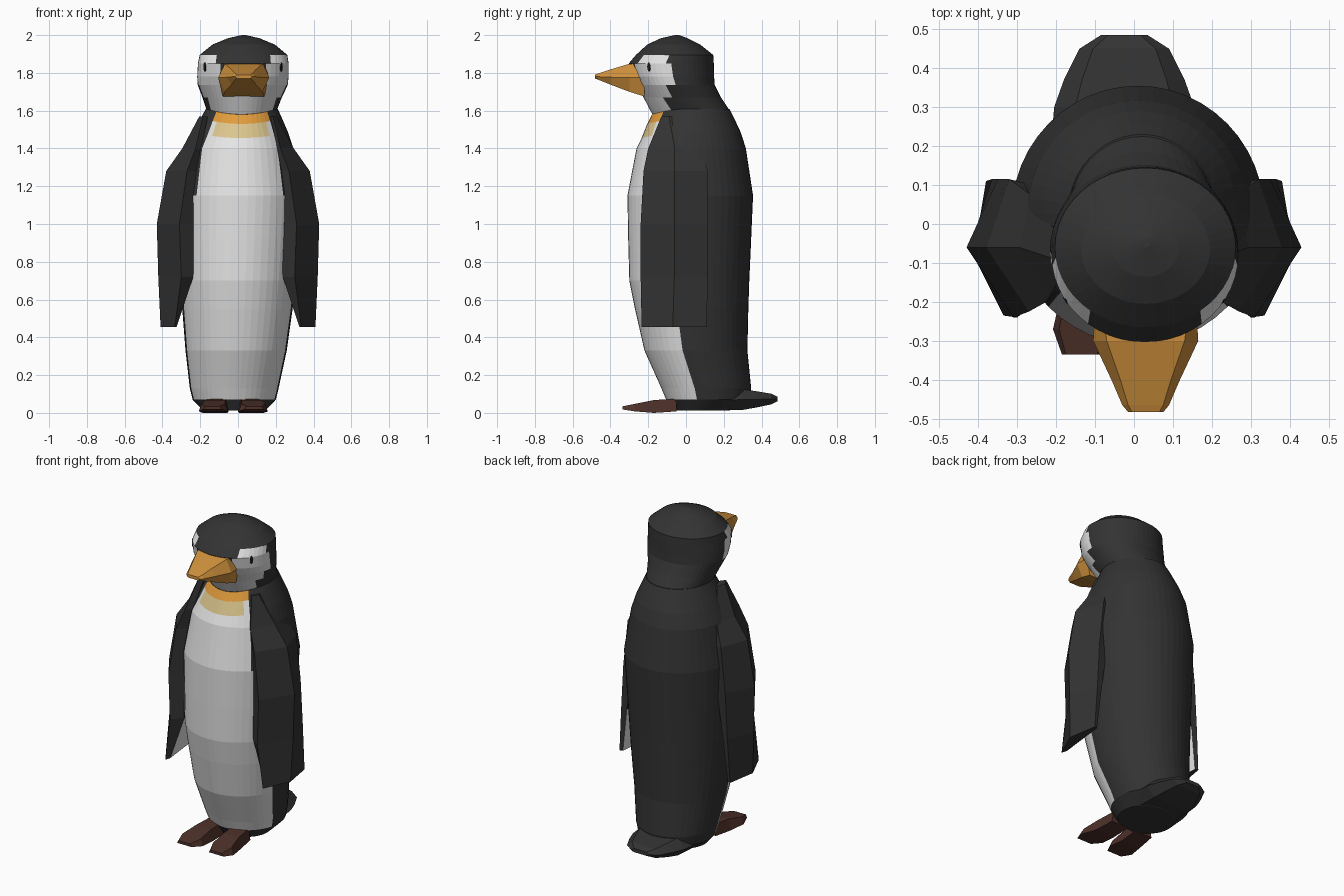
import bpy, bmesh, math
from mathutils import Vector

if "Cube" in bpy.data.objects:
    bpy.data.objects.remove(bpy.data.objects["Cube"])


def material(name, rgb):
    m = bpy.data.materials.new(name)
    m.diffuse_color = (*rgb, 1)
    m.use_nodes = True
    m.node_tree.nodes["Principled BSDF"].inputs["Base Color"].default_value = m.diffuse_color
    return m


BLACK = material("charcoal", (0.033, 0.033, 0.033))
WHITE = material("white", (0.78, 0.78, 0.78))
BEAK = material("beak_orange", (0.62, 0.28, 0.045))
COLLAR = material("collar_orange", (0.75, 0.33, 0.045))
YELLOW = material("pale_yellow", (0.72, 0.57, 0.27))
BROWN = material("dark_brown", (0.075, 0.03, 0.022))
EYE = material("eye_black", (0.008, 0.008, 0.008))


def loft(name, rings, mats, rule=None):
    """Skin closed rings of points, cap both ends; rule(i, j) picks the material."""
    bm = bmesh.new()
    vs = [[bm.verts.new(p) for p in r] for r in rings]
    n = len(rings[0])
    for i in range(len(vs) - 1):
        for j in range(n):
            k = (j + 1) % n
            f = bm.faces.new((vs[i][j], vs[i][k], vs[i + 1][k], vs[i + 1][j]))
            f.material_index = rule(i, j) if rule else 0
    bm.faces.new(vs[0])
    bm.faces.new(vs[-1])
    bmesh.ops.recalc_face_normals(bm, faces=bm.faces)
    me = bpy.data.meshes.new(name)
    bm.to_mesh(me)
    bm.free()
    for m in mats:
        me.materials.append(m)
    ob = bpy.data.objects.new(name, me)
    bpy.context.collection.objects.link(ob)
    return ob


N = 48


def oval(z, cx, rx, front, back, dip=0.0):
    """Oval ring; dip lowers its front edge."""
    cy, ry = (front + back) / 2, (back - front) / 2
    pts = []
    for j in range(N):
        a = 2 * math.pi * j / N
        s = math.sin(a)
        pts.append((cx + rx * math.cos(a), cy + ry * s, z - dip * max(0, -s) ** 2))
    return pts


def seg_dir(j):
    a = 2 * math.pi * (j + 0.5) / N
    return math.cos(a), math.sin(a)


# Body: white belly, yellow bib and orange collar on a dark coat
body_levels = [
    (.012, -.02, .165, -.07, .23), (.07, -.02, .22, -.105, .335),
    (.13, -.02, .235, -.13, .345), (.33, -.01, .268, -.22, .325),
    (.55, -.003, .292, -.27, .33), (.7, 0, .305, -.30, .335), (.92, .005, .315, -.306, .345),
    (1.15, .01, .325, -.31, .355), (1.4, .01, .283, -.262, .317),
    (1.485, .015, .25, -.235, .29, .03), (1.56, .018, .215, -.205, .255, .03),
    (1.61, .02, .19, -.18, .23, .03)]


def body_rule(i, j):
    c, s = seg_dir(j)
    z = (body_levels[i][0] + body_levels[i + 1][0]) / 2
    limit = -.2 - .48 * min(1, max(0, (z - .5) / .8))
    if i == 0 or s > limit:
        return 0
    if i == 10:
        return 2
    if i == 9 and abs(c) < .62:
        return 3
    return 1


loft("body", [oval(*l) for l in body_levels], [BLACK, WHITE, COLLAR, YELLOW], body_rule)

# Head: dark hood with white chin and eye patches
head_levels = [
    (1.605, .02, .187, -.175, .228, .03), (1.67, .022, .21, -.225, .185),
    (1.735, .025, .238, -.26, .152), (1.78, .026, .242, -.285, .149),
    (1.85, .028, .24, -.303, .147), (1.895, .029, .232, -.265, .144),
    (1.95, .03, .165, -.205, .075), (1.983, .03, .085, -.135, .01),
    (2.0, .03, .012, -.06, -.036)]


def head_rule(i, j):
    c, s = seg_dir(j)
    if i < 3:
        return 1 if s < (-.55, -.3, -.03)[i] else 0
    if i < 5:
        return 1 if s < (0, -.1)[i - 3] and abs(c) > (.5, .58)[i - 3] else 0
    return 0


loft("head", [oval(*l) for l in head_levels], [BLACK, WHITE], head_rule)

# Eyes: thin upright ovals on the eye patches
for side in (-1, 1):
    a = math.radians(-33)
    nrm = Vector((side * math.cos(a), math.sin(a), 0))
    tan = Vector((-nrm.y, nrm.x, 0))
    pos = Vector((.027 + side * .24 * math.cos(a), -.074 + .222 * math.sin(a), 1.832))
    rings = []
    for off in (-.004, .004):
        rings.append([pos + nrm * off + tan * .01 * math.cos(t * math.pi / 6)
                      + Vector((0, 0, .024 * math.sin(t * math.pi / 6))) for t in range(12)])
    loft("eye_" + ("left" if side < 0 else "right"), rings, [EYE])

# Beak: tapering six-sided wedge; y, half width, top half width, mid / top / bottom height
beak_rings = []
for y, w, wt, zm, zt, zb in ((-.22, .13, .11, 1.775, 1.85, 1.675), (-.30, .135, .10, 1.775, 1.848, 1.70),
                             (-.40, .088, .065, 1.777, 1.818, 1.738), (-.465, .06, .045, 1.78, 1.797, 1.764),
                             (-.483, .045, .035, 1.78, 1.79, 1.77)):
    beak_rings.append([(.03 + x, y, z) for x, z in
                       ((-w, zm), (-wt, zt), (wt, zt), (w, zm), (wt, zb), (-wt, zb))])
loft("beak", beak_rings, [BEAK])

# Wings: ridged outside, white inside near the tip; points run
# front edge, outer ridge, rear edge, inner rear, inner front
wing_levels = [
    (.455, (.335, -.235), (.41, -.07), (.38, .11), (.36, .105), (.325, -.20)),
    (.72, (.30, -.24), (.422, -.062), (.365, .115), (.33, .11), (.237, -.19)),
    (1.0, (.31, -.24), (.43, -.06), (.35, .115), (.29, .11), (.235, -.19)),
    (1.28, (.27, -.225), (.38, -.06), (.32, .115), (.26, .10), (.22, -.175)),
    (1.4, (.225, -.20), (.295, -.06), (.265, .075), (.22, .065), (.195, -.165)),
    (1.57, (.185, -.13), (.205, -.09), (.195, -.03), (.17, -.03), (.16, -.11))]
for side in (-1, 1):
    loft("wing_" + ("left" if side < 0 else "right"),
         [[(side * x, y, lv[0]) for x, y in lv[1:]] for lv in wing_levels],
         [BLACK, WHITE], lambda i, j: 1 if j == 3 and i == 0 else 0)

# Tail: flat paddle behind the body
tail_rings = []
for y, w, zb, zt in ((.18, .19, .013, .12), (.30, .18, .016, .125), (.37, .155, .028, .115),
                     (.45, .115, .045, .102), (.485, .06, .062, .085)):
    zm = (zb + zt) / 2
    tail_rings.append([(-.025 + x, y, z) for x, z in
                       ((-w, zm), (-w * .7, zt), (w * .7, zt), (w, zm), (w * .7, zb), (-w * .7, zb))])
loft("tail", tail_rings, [BLACK])

# Feet: flat wedges widening toward the toes, slightly splayed
for side in (-1, 1):
    rings = []
    for y, cx, w, zb, zt in ((-.05, .085, .06, .008, .075), (-.17, .095, .065, .005, .068),
                             (-.27, .105, .078, .008, .048), (-.335, .11, .05, .018, .035)):
        x = -.025 + side * cx
        rings.append([(x - w, y, zb), (x - w * .8, y, zt), (x + w * .8, y, zt), (x + w, y, zb)])
    # lowest corner rests on the ground
    rings[1][0] = (*rings[1][0][:2], 0)
    rings[1][3] = (*rings[1][3][:2], 0)
    loft("foot_" + ("left" if side < 0 else "right"), rings, [BROWN])
